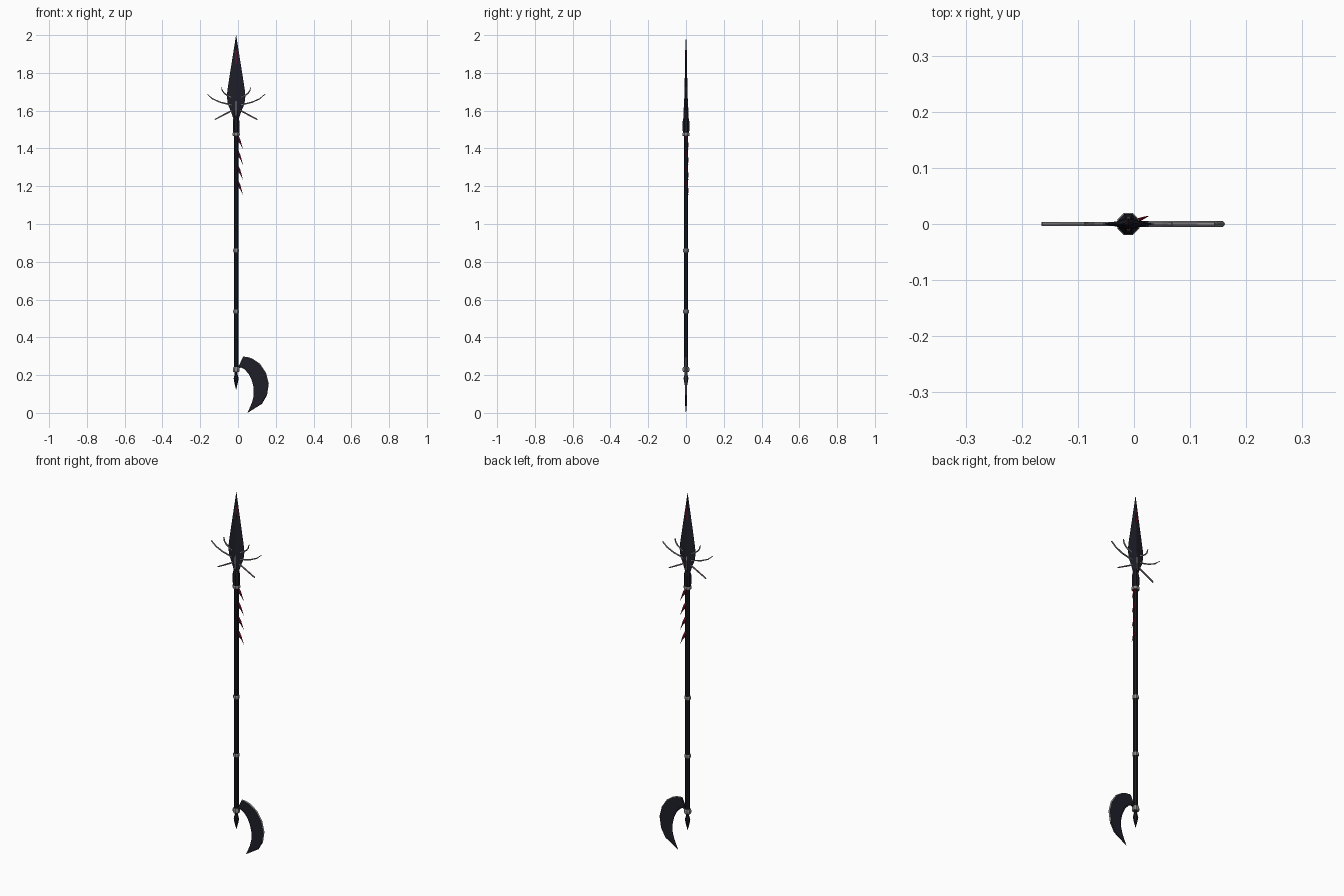
import bpy, bmesh, math
from mathutils import Vector

if "Cube" in bpy.data.objects:
    bpy.data.objects.remove(bpy.data.objects["Cube"])

CX = -0.01  # shaft axis


def material(name, rgb):
    m = bpy.data.materials.new(name)
    m.diffuse_color = (*rgb, 1)
    m.use_nodes = True
    m.node_tree.nodes["Principled BSDF"].inputs["Base Color"].default_value = m.diffuse_color
    return m


BLACK = material("shaft black", (0.010, 0.010, 0.016))
STEEL = material("dark blue steel", (0.013, 0.013, 0.022))
GREY = material("worn grey metal", (0.26, 0.25, 0.26))
MAUVE = material("pinkish grey metal", (0.27, 0.20, 0.22))
RED = material("dark red", (0.20, 0.005, 0.02))


def loft(name, rings, mats, rule=None):
    """Skin a list of equal-length point rings; rule(segment, side) picks the material."""
    bm = bmesh.new()
    vs = [[bm.verts.new(p) for p in r] for r in rings]
    n = len(rings[0])
    for i in range(len(vs) - 1):
        for j in range(n):
            k = (j + 1) % n
            f = bm.faces.new((vs[i][j], vs[i][k], vs[i + 1][k], vs[i + 1][j]))
            f.material_index = rule(i, j) if rule else 0
    bm.faces.new(vs[0][::-1])
    bm.faces.new(vs[-1])
    bmesh.ops.remove_doubles(bm, verts=bm.verts, dist=1e-5)
    bmesh.ops.recalc_face_normals(bm, faces=bm.faces)
    me = bpy.data.meshes.new(name)
    bm.to_mesh(me)
    bm.free()
    for m in mats:
        me.materials.append(m)
    ob = bpy.data.objects.new(name, me)
    bpy.context.collection.objects.link(ob)
    return ob


def turned(name, profile, mat, sides=8):
    """Lathe a (z, radius) profile about the shaft axis."""
    rings = []
    for z, r in profile:
        rings.append([(CX + r * math.cos(math.tau * (s + 0.5) / sides),
                       r * math.sin(math.tau * (s + 0.5) / sides), z) for s in range(sides)])
    return loft(name, rings, [mat])


def tube(name, pts, radii, mat):
    """Thin six-sided rod along an x/z path, slightly wider in y."""
    rings = []
    for i, (x, z) in enumerate(pts):
        a, b = pts[max(i - 1, 0)], pts[min(i + 1, len(pts) - 1)]
        t = Vector((b[0] - a[0], 0, b[1] - a[1])).normalized()
        nrm = Vector((-t.z, 0, t.x))
        ring = []
        for s in range(6):
            an = math.tau * (s + 0.5) / 6
            ring.append(Vector((x, 0, z)) + nrm * (radii[i] * math.sin(an)) + Vector((0, 0.0045 * math.cos(an), 0)))
        rings.append(ring)
    return loft(name, rings, [mat])


# Shaft, socket and pommel
turned("shaft", [(0.22, 0.0125), (1.48, 0.0125)], BLACK)
turned("socket", [(1.48, 0.018), (1.50, 0.019), (1.545, 0.019), (1.565, 0.014), (1.60, 0.012)], BLACK)
turned("pommel", [(0.222, 0.009), (0.205, 0.008), (0.182, 0.014), (0.16, 0.010), (0.125, 0.001)], BLACK)

# Grey rings along the shaft
for i, (z, r, h) in enumerate([(1.475, 0.021, 0.009), (0.86, 0.017, 0.010),
                               (0.537, 0.017, 0.010), (0.229, 0.019, 0.013)]):
    turned(f"ring_{i + 1}", [(z - h, r * 0.85), (z - h * 0.5, r), (z + h * 0.5, r), (z + h, r * 0.85)], GREY)

# Spearhead with a hollow-ground diamond section: z, half width, half thickness
HEAD = [(1.555, 0.014, 0.013), (1.60, 0.029, 0.012), (1.635, 0.044, 0.010), (1.675, 0.049, 0.009),
        (1.71, 0.046, 0.008), (1.80, 0.032, 0.006), (1.91, 0.0145, 0.004), (2.0, 0.0004, 0.0004)]


def head_ring(z, w, h):
    q = [(1, 0), (0.45, 0.5), (0, 1), (-0.45, 0.5), (-1, 0), (-0.45, -0.5), (0, -1), (0.45, -0.5)]
    return [(CX + a * w, b * h, z) for a, b in q]


loft("spearhead", [head_ring(*s) for s in HEAD], [STEEL])


# Ridge strips on both faces of the spearhead
def head_thickness(z):
    for (z0, _, h0), (z1, _, h1) in zip(HEAD, HEAD[1:]):
        if z0 <= z <= z1:
            return h0 + (h1 - h0) * (z - z0) / (z1 - z0)
    return 0


for side in (-1, 1):
    for name, z0, z1, w, mat in (("red_streak", 1.85, 1.92, 0.003, RED), ("grey_ridge", 1.575, 1.65, 0.0025, GREY)):
        rings = []
        for s in range(5):
            z = z0 + (z1 - z0) * s / 4
            h = head_thickness(z)
            rings.append([(CX + a * w, side * (h + d), z)
                          for a, d in ((-1, -0.002), (1, -0.002), (1, 0.0008), (-1, 0.0008))])
        loft(f"{name}_{'front' if side < 0 else 'back'}", rings, [mat])

# Insect-like prongs, mirrored about the shaft axis
PRONGS = {
    "long_prong": ([(-0.02, 1.628), (-0.05, 1.634), (-0.095, 1.645), (-0.135, 1.663), (-0.164, 1.688)],
                   [0.004, 0.004, 0.0035, 0.003, 0.0015], GREY),
    "short_prong": ([(-0.03, 1.668), (-0.05, 1.677), (-0.072, 1.691), (-0.083, 1.706), (-0.088, 1.726)],
                    [0.004, 0.004, 0.0035, 0.003, 0.001], GREY),
    "lower_prong": ([(-0.015, 1.61), (-0.07, 1.581), (-0.123, 1.553)], [0.004, 0.004, 0.003], MAUVE),
}
for name, (pts, radii, mat) in PRONGS.items():
    tube(name + "_left", pts, radii, mat)
    tube(name + "_right", [(2 * CX - x, z) for x, z in pts], radii, mat)

# Four backswept red barbs under the socket
out = Vector((0.93, 0.37, 0))
side = Vector((-0.37, 0.93, 0))
for i in range(4):
    z = 1.395 - 0.08 * i
    rings = []
    for d, top, bot, w in ((0.008, z + 0.085, z + 0.045, 0.004), (0.024, z + 0.052, z + 0.027, 0.003),
                           (0.039, z, z - 0.001, 0.0004)):
        c = Vector((CX, 0, 0)) + out * d
        mid = Vector((0, 0, (top + bot) / 2))
        rings.append([c + Vector((0, 0, top)), c + mid + side * w, c + Vector((0, 0, bot)), c + mid - side * w])
    loft(f"barb_{i + 1}", rings, [RED])

# Crescent blade: matching outer and inner edge points, sharpened outer rim
OUTER = [(0.027, 0.298), (0.050, 0.296), (0.076, 0.288), (0.117, 0.260), (0.149, 0.212), (0.163, 0.154),
         (0.154, 0.095), (0.127, 0.048), (0.090, 0.025), (0.050, 0.0)]
INNER = [(0.003, 0.246), (0.018, 0.240), (0.034, 0.231), (0.057, 0.206), (0.074, 0.170), (0.083, 0.133),
         (0.083, 0.090), (0.074, 0.055), (0.064, 0.031), (0.0495, 0.0005)]
rings = []
for k, (o, n) in enumerate(zip(OUTER, INNER)):
    h = 0.005 if k < 8 else (0.003 if k == 8 else 0.0004)
    ring = []
    for t, y in ((0, 0), (0.06, h), (0.85, h), (1, 0.001), (1, -0.001), (0.85, -h), (0.06, -h)):
        ring.append((o[0] + (n[0] - o[0]) * t, y, o[1] + (n[1] - o[1]) * t))
    rings.append(ring)
loft("crescent_blade", rings, [STEEL, GREY], lambda seg, s: 1 if s in (0, 6) and seg < 6 else 0)

# Small tang joining the crescent to the shaft
loft("crescent_tang", [[(x, a * 0.005, z + b) for a, b in ((-1, -0.008), (1, -0.008), (1, 0.008), (-1, 0.008))]
                       for x, z in ((CX, 0.238), (0.02, 0.25))], [BLACK])
